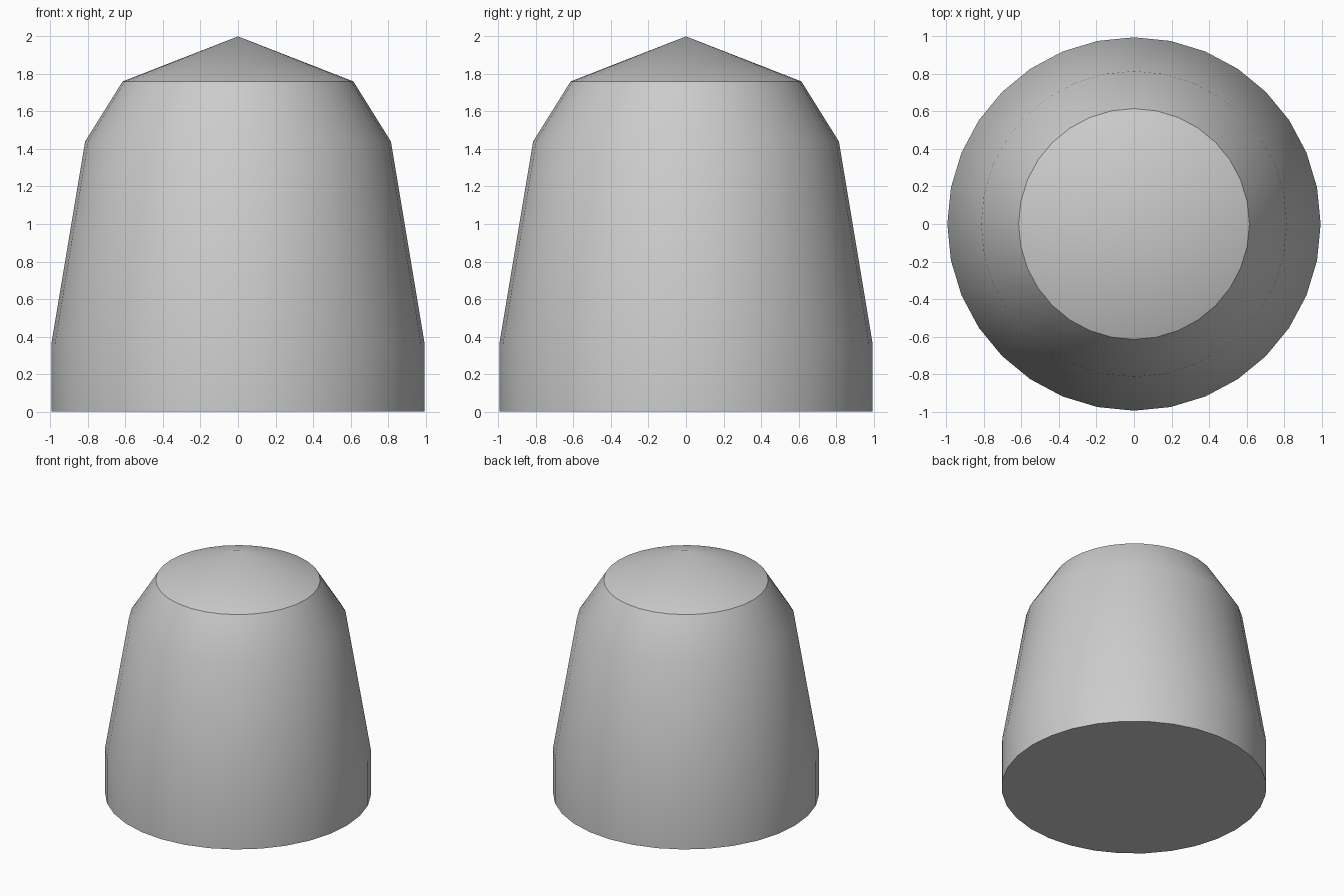
import bpy
import bmesh
from math import cos, sin, tau, radians

cube = bpy.data.objects.get("Cube")
if cube:
    bpy.data.objects.remove(cube, do_unlink=True)

SIDES = 32
# Outer profile (radius, height) from the base up to the rim of the cap
PROFILE = [(0.995, 0.0), (0.995, 0.36), (0.815, 1.44), (0.615, 1.76)]
TIP = 2.0

# One plain grey material
grey = bpy.data.materials.new("light grey")
grey.use_nodes = True
colour = (0.6, 0.6, 0.6, 1.0)
grey.diffuse_color = colour
grey.node_tree.nodes["Principled BSDF"].inputs["Base Color"].default_value = colour

# Turned body: rings joined by quads
bm = bmesh.new()
rings = [[bm.verts.new((r * cos(tau * i / SIDES), r * sin(tau * i / SIDES), z))
          for i in range(SIDES)] for r, z in PROFILE]
for low, high in zip(rings, rings[1:]):
    for i in range(SIDES):
        j = (i + 1) % SIDES
        bm.faces.new((low[i], low[j], high[j], high[i]))

# Flat underside and shallow conical cap
bm.faces.new(rings[0][::-1])
tip = bm.verts.new((0, 0, TIP))
for i in range(SIDES):
    bm.faces.new((rings[-1][i], rings[-1][(i + 1) % SIDES], tip))

mesh = bpy.data.meshes.new("tapered_body")
bm.to_mesh(mesh)
bm.free()
mesh.materials.append(grey)
body = bpy.data.objects.new("tapered_body", mesh)
bpy.context.collection.objects.link(body)

# Smooth sides, crisp cap rim and base edge
bpy.ops.object.select_all(action="DESELECT")
body.select_set(True)
bpy.context.view_layer.objects.active = body
bpy.ops.object.shade_smooth_by_angle(angle=radians(30))
